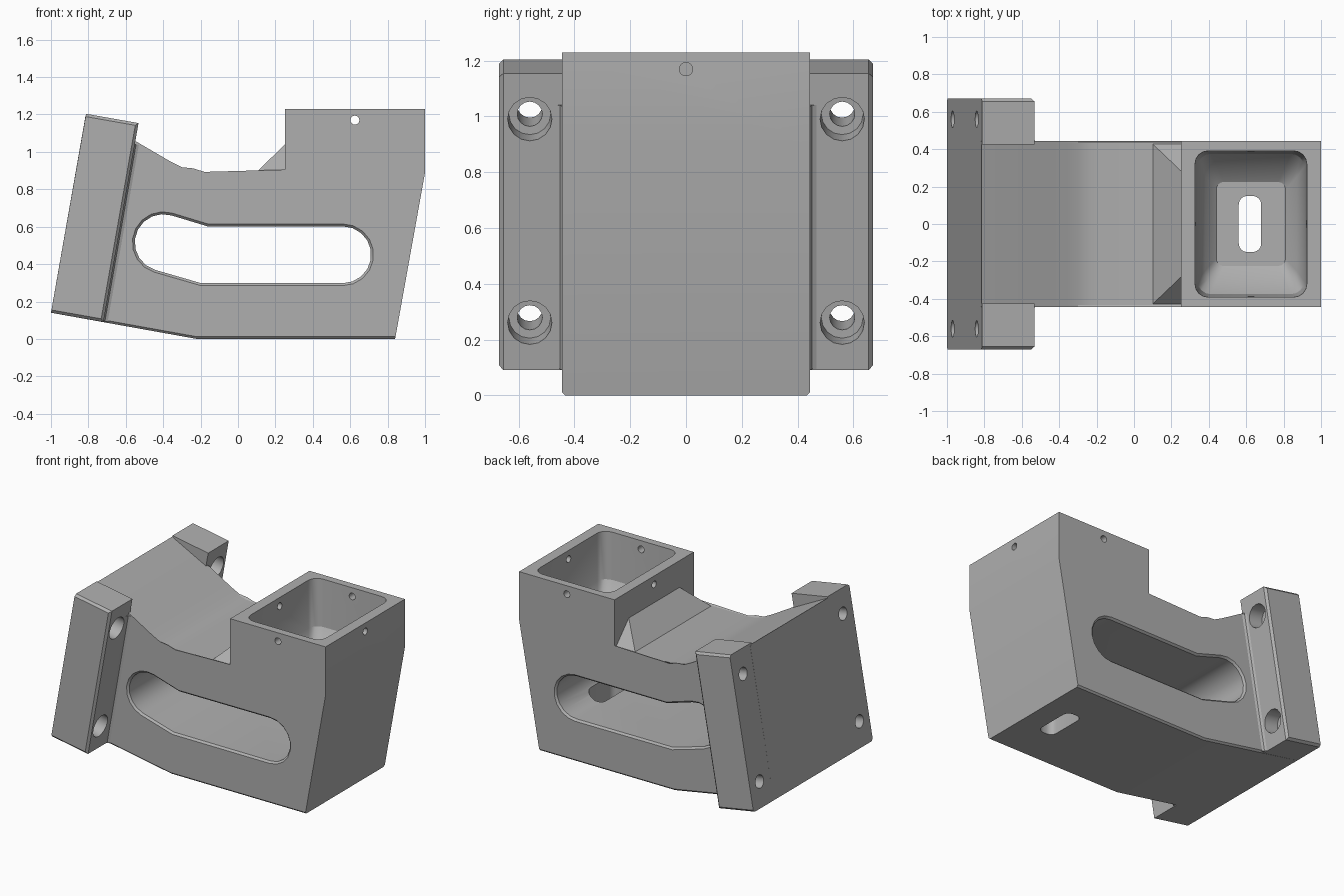
import bpy, bmesh, math
from mathutils import Vector

if "Cube" in bpy.data.objects:
    bpy.data.objects.remove(bpy.data.objects["Cube"])

grey = bpy.data.materials.new("machined_grey")
grey.use_nodes = True
grey.diffuse_color = (0.43, 0.43, 0.43, 1)
grey.node_tree.nodes["Principled BSDF"].inputs["Base Color"].default_value = grey.diffuse_color

HALF = 0.445                      # half width of the body
TILT = math.radians(10)           # lean of the mounting flange
UP = Vector((math.sin(TILT), 0, math.cos(TILT)))
OUT = Vector((math.cos(TILT), 0, -math.sin(TILT)))
BASE = Vector((-1, 0, 0.14))


def flange_point(s, t, y):
    """Point s up the flange, t out from its back face."""
    return BASE + UP * s + OUT * t + Vector((0, y, 0))


def loft(name, rings, bevel_rule=None, bevel=0.015):
    """Closed solid through rings of equal point count."""
    bm = bmesh.new()
    rows = [[bm.verts.new(p) for p in ring] for ring in rings]
    n = len(rows[0])
    for a, b in zip(rows, rows[1:]):
        for i in range(n):
            j = (i + 1) % n
            bm.faces.new((a[i], a[j], b[j], b[i]))
    bm.faces.new(rows[0])
    bm.faces.new(rows[-1])
    if bevel_rule:
        edges = [e for e in bm.edges if bevel_rule(e.verts[0].co, e.verts[1].co)]
        bmesh.ops.bevel(bm, geom=edges, offset=bevel, segments=1, affect='EDGES')
    bmesh.ops.recalc_face_normals(bm, faces=bm.faces)
    mesh = bpy.data.meshes.new(name)
    bm.to_mesh(mesh)
    bm.free()
    mesh.materials.append(grey)
    ob = bpy.data.objects.new(name, mesh)
    bpy.context.collection.objects.link(ob)
    return ob


def rod(name, start, axis, stations, sides=16):
    """Round solid; stations are (distance, radius) along the axis."""
    q = axis.to_track_quat('Z', 'Y')
    turn = [2 * math.pi * i / sides for i in range(sides)]
    return loft(name, [[start + q @ Vector((r * math.cos(a), r * math.sin(a), d))
                        for a in turn] for d, r in stations])


def rounded_rect(cx, hx, hy, r, z):
    pts = []
    for k, (sx, sy) in enumerate(((1, 1), (-1, 1), (-1, -1), (1, -1))):
        for i in range(5):
            a = math.pi / 2 * (k + i / 4)
            pts.append((cx + sx * (hx - r) + r * math.cos(a),
                        sy * (hy - r) + r * math.sin(a), z))
    return pts


def window_ring(r, y):
    """Bent slot outline of radius r around a kinked centre line."""
    def arc(cx, cz, a0, a1, n=9):
        angles = [math.radians(a0 + (a1 - a0) * i / n) for i in range(n + 1)]
        return [(cx + r * math.cos(a), y, cz + r * math.sin(a)) for a in angles]
    top, low = arc(-0.18, 0.45, 81.5, 261.5, 1)
    return arc(0.56, 0.45, -90, 90) + [top] + arc(-0.4, 0.515, 73, 253) + [low]


def cut(ob, cutters):
    for c in cutters:
        m = ob.modifiers.new("cut", 'BOOLEAN')
        m.operation, m.solver, m.object = 'DIFFERENCE', 'EXACT', c
    dg = bpy.context.evaluated_depsgraph_get()
    ob_mesh = bpy.data.meshes.new_from_object(ob.evaluated_get(dg))
    ob.modifiers.clear()
    ob.data = ob_mesh
    for c in cutters:
        bpy.data.objects.remove(c)


# Body: side profile extruded across, long lower and upper edges chamfered
profile = [(-1, 0.14), (-0.22, 0), (0.84, 0), (1, 0.89), (1, 1.23), (0.25, 1.23),
           (0.25, 0.893), (-0.18, 0.893), (-0.24, 0.9), (-0.3, 0.918), (-0.36, 0.948),
           (-0.54, 1.053), (-0.815, 1.195)]


def long_edge(a, b):
    return (a.y == b.y and max(a.x, b.x) < 0.85 and max(a.z, b.z) < 1.2
            and abs(a.z - b.z) < 0.5)


body = loft("body", [[(x, y, z) for x, z in profile] for y in (-HALF, HALF)], long_edge, 0.012)

# Openings: side window, tapered pocket, drain slot and pin holes
window = loft("window_cutter", [window_ring(r, y) for r, y in
              ((0.18, -0.46), (0.152, -0.432), (0.152, 0.432), (0.18, 0.46))])
pocket = loft("pocket_cutter", [rounded_rect(0.625, 0.3, 0.392, 0.07, 1.25),
                                rounded_rect(0.625, 0.285, 0.375, 0.07, 0.9),
                                rounded_rect(0.625, 0.245, 0.31, 0.06, 0.8),
                                rounded_rect(0.625, 0.185, 0.225, 0.04, 0.74)])
drain = loft("drain_cutter", [rounded_rect(0.62, 0.06, 0.15, 0.045, z) for z in (-0.1, 0.8)])
pin_y = rod("pin_cutter_y", Vector((0.625, -0.6, 1.17)), Vector((0, 1, 0)), [(0, 0.024), (1.2, 0.024)])
pin_x = rod("pin_cutter_x", Vector((0.15, 0, 1.17)), Vector((1, 0, 0)), [(0, 0.024), (1, 0.024)])
cut(body, [window, pocket, drain, pin_y, pin_x])
parts = [body]

# Gusset: wedge with sloping ends between the ledge and the box
gusset = loft("gusset", [[(0.09, y, 0.882), (0.255, y, 0.882), (0.255, top, 1.045)]
                         for y, top in ((-HALF + 0.008, -0.28), (HALF - 0.008, 0.28))])
parts.append(gusset)

# Flange ears with counterbored bolt holes, plus the fillet to the body
THICK, TALL = 0.285, 1.08
for side, label in ((-1, "right"), (1, "left")):
    inner, outer = side * (HALF - 0.02), side * 0.67

    def outer_edge(a, b):
        on_back = all(abs((p - BASE).dot(OUT)) < 0.01 for p in (a, b))
        on_inside = abs(a.y - inner) < 0.01 and abs(b.y - inner) < 0.01
        crosses = abs(a.y - b.y) > 0.1
        return not (on_back or on_inside or crosses)

    ear = loft(label + "_flange_ear",
               [[flange_point(s, t, y) for t, y in
                 ((0, inner), (THICK, inner), (THICK, outer), (0, outer))]
                for s in (0, TALL)], outer_edge)
    bolts = [rod("bolt_cutter", flange_point(s, 0, side * 0.56), OUT,
                 [(-0.05, 0.045), (0.18, 0.045), (0.181, 0.075), (0.35, 0.082)])
             for s in (0.173, 0.914)]
    cut(ear, bolts)
    fillet = loft(label + "_fillet",
                  [[flange_point(s, t, side * y) for t, y in
                    ((THICK - 0.01, 0.435), (THICK - 0.01, 0.467), (THICK, 0.467),
                     (THICK + 0.007, 0.452), (THICK + 0.022, 0.445), (THICK + 0.022, 0.435))]
                   for s in (0.005, 0.965)])
    parts += [ear, fillet]

# Smooth the curved walls, keep the corners sharp
for ob in parts:
    bpy.ops.object.select_all(action='DESELECT')
    ob.select_set(True)
    bpy.context.view_layer.objects.active = ob
    bpy.ops.object.shade_smooth_by_angle(angle=math.radians(25))
